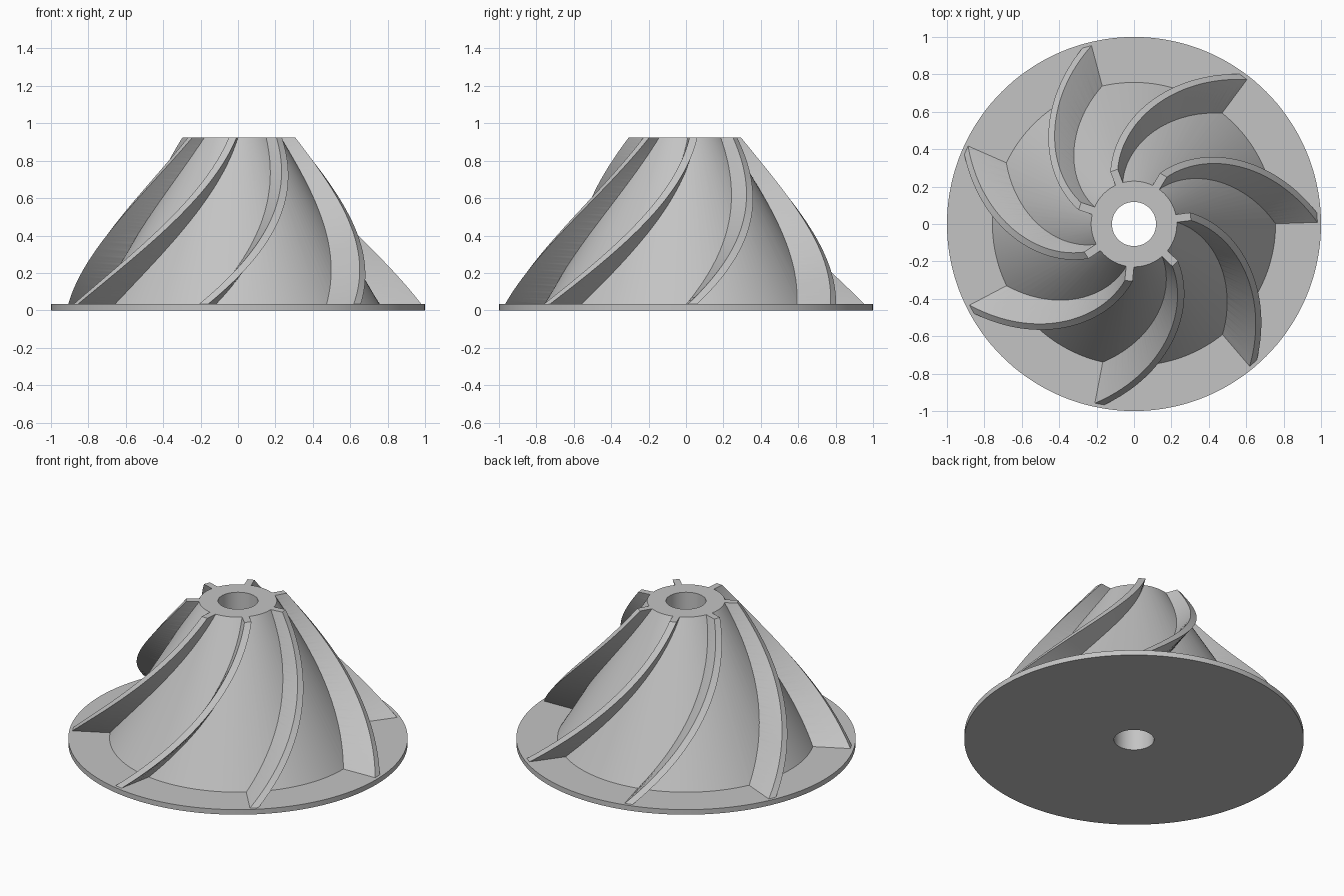
import bpy, bmesh, math

if "Cube" in bpy.data.objects:
    bpy.data.objects.remove(bpy.data.objects["Cube"])

SEG, STEPS, BLADES = 144, 48, 7
Z0, Z1 = 0.033, 0.925            # disc top, hub top
HUB = (0.757, 0.229)             # hub radius at bottom, top
TIP = (0.98, 0.305)              # blade tip radius at bottom, top
HALF = (0.025, 0.021)            # blade half thickness at bottom, top
END_ANGLE, SWEEP = 2.0, 57.0     # blade angle at the disc, twist up to the top

metal = bpy.data.materials.new("light_grey_metal")
metal.diffuse_color = (0.55, 0.55, 0.55, 1)
metal.use_nodes = True
metal.node_tree.nodes["Principled BSDF"].inputs["Base Color"].default_value = metal.diffuse_color


def lerp(pair, t):
    return pair[0] + (pair[1] - pair[0]) * t


def finish(bm, name):
    bmesh.ops.recalc_face_normals(bm, faces=bm.faces)
    mesh = bpy.data.meshes.new(name)
    bm.to_mesh(mesh)
    bm.free()
    mesh.materials.append(metal)
    ob = bpy.data.objects.new(name, mesh)
    bpy.context.collection.objects.link(ob)
    return ob


def skin(bm, rings, closed):
    """Join rings of equal length with quads."""
    n = len(rings[0])
    pairs = list(zip(rings, rings[1:]))
    if closed:
        pairs.append((rings[-1], rings[0]))
    for a, b in pairs:
        for i in range(n):
            j = (i + 1) % n
            bm.faces.new((a[i], a[j], b[j], b[i]))


# Disc, conical hub and bore as one turned profile
bm = bmesh.new()
profile = [(0.118, 0), (1, 0), (1, Z0), (HUB[0], Z0), (HUB[1], Z1), (0.118, Z1)]
rings = []
for k in range(SEG):
    a = math.tau * k / SEG
    rings.append([bm.verts.new((r * math.cos(a), r * math.sin(a), z)) for r, z in profile])
skin(bm, rings, True)
impeller = finish(bm, "impeller_hub_and_disc")

# Swept blades: a radial slab twisted and narrowed on its way up
bm = bmesh.new()
for b in range(BLADES):
    rings = []
    for s in range(-1, STEPS + 1):
        t = s / STEPS
        ang = math.radians(END_ANGLE + SWEEP * t + 360 * b / BLADES)
        c, sn = math.cos(ang), math.sin(ang)
        inner, outer, h = lerp(HUB, t) - 0.04, lerp(TIP, t), lerp(HALF, t)
        corners = [(inner, -h), (outer, -h), (outer, h), (inner, h)]
        rings.append([bm.verts.new((r * c - w * sn, r * sn + w * c, Z0 + (Z1 - Z0) * t))
                      for r, w in corners])
    skin(bm, rings, False)
    bm.faces.new(rings[0])
    bm.faces.new(rings[-1])
bmesh.ops.triangulate(bm, faces=bm.faces)
blades = finish(bm, "blades")

# Fuse the blades into the hub
mod = impeller.modifiers.new("fuse", 'BOOLEAN')
mod.operation = 'UNION'
mod.solver = 'EXACT'
mod.object = blades
bpy.context.view_layer.objects.active = impeller
impeller.select_set(True)
bpy.ops.object.modifier_apply(modifier=mod.name)
bpy.data.objects.remove(blades)
impeller.name = "impeller"
bpy.ops.object.shade_smooth_by_angle(angle=math.radians(25))
